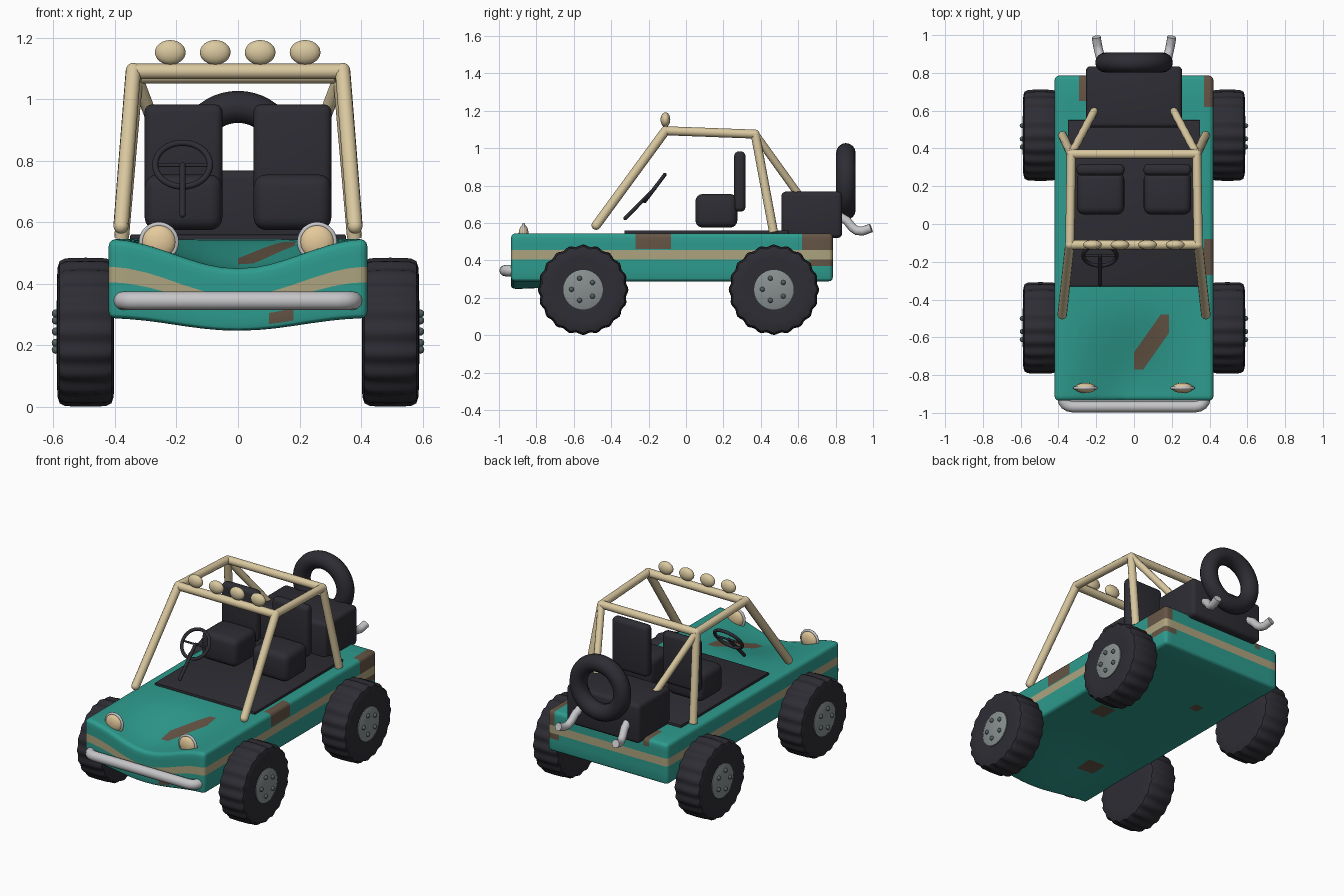
import bpy, bmesh, math
from mathutils import Vector, Matrix

if "Cube" in bpy.data.objects:
    bpy.data.objects.remove(bpy.data.objects["Cube"], do_unlink=True)


def material(name, r, g, b):
    m = bpy.data.materials.new(name)
    m.use_nodes = True
    m.diffuse_color = (r, g, b, 1)
    bsdf = m.node_tree.nodes["Principled BSDF"]
    bsdf.inputs["Base Color"].default_value = (r, g, b, 1)
    bsdf.inputs["Roughness"].default_value = 0.6
    return m


TEAL = material("teal paint", 0.027, 0.33, 0.27)
STRIPE = material("tan stripe", 0.42, 0.37, 0.21)
RUST = material("brown rust", 0.13, 0.09, 0.06)
DARK = material("dark rubber", 0.026, 0.026, 0.034)
CREAM = material("cream tube", 0.70, 0.58, 0.35)
LAMP = material("warm lamp", 0.78, 0.59, 0.33)
CHROME = material("bright metal", 0.56, 0.56, 0.58)
HUB = material("grey hub", 0.25, 0.28, 0.28)
BOLT = material("dark bolt", 0.09, 0.12, 0.12)


def finish(name, bm, *mats, angle=40):
    bmesh.ops.recalc_face_normals(bm, faces=bm.faces)
    mesh = bpy.data.meshes.new(name)
    bm.to_mesh(mesh)
    bm.free()
    ob = bpy.data.objects.new(name, mesh)
    bpy.context.collection.objects.link(ob)
    for m in mats:
        mesh.materials.append(m)
    bpy.ops.object.select_all(action="DESELECT")
    ob.select_set(True)
    bpy.context.view_layer.objects.active = ob
    bpy.ops.object.shade_smooth_by_angle(angle=math.radians(angle))
    return ob


def cube_mesh(lo, hi, bevel, segments):
    lo, hi = Vector(lo), Vector(hi)
    bm = bmesh.new()
    bmesh.ops.create_cube(bm, size=1)
    for v in bm.verts:
        v.co = (lo + hi) / 2 + v.co * (hi - lo)
    bmesh.ops.bevel(bm, geom=bm.edges[:], offset=bevel, segments=segments,
                    profile=0.5, affect="EDGES")
    return bm


def box(name, lo, hi, mat, bevel=0.01, segments=4):
    return finish(name, cube_mesh(lo, hi, bevel, segments), mat)


def ball(name, centre, radii, mat):
    bm = bmesh.new()
    bmesh.ops.create_uvsphere(bm, u_segments=20, v_segments=12, radius=1)
    for v in bm.verts:
        v.co = Vector(centre) + v.co * Vector(radii)
    return finish(name, bm, mat, angle=60)


def tube(name, points, radius, mat, round_ends=False):
    curve = bpy.data.curves.new(name, "CURVE")
    curve.dimensions = "3D"
    curve.bevel_depth = radius
    curve.bevel_resolution = 4
    curve.use_fill_caps = True
    line = curve.splines.new("POLY")
    line.points.add(len(points) - 1)
    for p, co in zip(line.points, points):
        p.co = (*co, 1)
    ob = bpy.data.objects.new(name, curve)
    dg = bpy.context.evaluated_depsgraph_get()
    bpy.context.collection.objects.link(ob)
    dg.update()
    bm = bmesh.new()
    bm.from_mesh(ob.evaluated_get(dg).to_mesh())
    bpy.data.objects.remove(ob, do_unlink=True)
    if round_ends:
        for p in (points[0], points[-1]):
            bmesh.ops.create_uvsphere(bm, u_segments=14, v_segments=10, radius=radius,
                                      matrix=Matrix.Translation(p))
    return finish(name, bm, mat, angle=50)


def lathe(name, profile, place, mat, steps=80, lugs=0, depth=0.0, lug_from=9.0):
    """Spin (offset, radius) points round local z; radii above lug_from get tread waves."""
    bm = bmesh.new()
    rings = []
    for h, r in profile:
        ring = []
        for i in range(steps):
            a = math.tau * i / steps
            rr = r + (depth * math.cos(lugs * a) if r > lug_from else 0)
            ring.append(bm.verts.new((rr * math.cos(a), rr * math.sin(a), h)))
        rings.append(ring)
    for low, high in zip(rings, rings[1:]):
        for i in range(steps):
            j = (i + 1) % steps
            bm.faces.new((low[i], low[j], high[j], high[i]))
    bm.faces.new(rings[0])
    bm.faces.new(rings[-1])
    bmesh.ops.transform(bm, matrix=place, verts=bm.verts)
    return finish(name, bm, mat)


def ring_mesh(name, R, r, place, mat):
    bm = bmesh.new()
    n, k = 48, 16
    grid = [[bm.verts.new(place @ Vector(((R + r * math.cos(b)) * math.cos(a),
                                          (R + r * math.cos(b)) * math.sin(a),
                                          r * math.sin(b))))
             for b in (math.tau * j / k for j in range(k))]
            for a in (math.tau * i / n for i in range(n))]
    for i in range(n):
        for j in range(k):
            bm.faces.new((grid[i][j], grid[(i + 1) % n][j],
                          grid[(i + 1) % n][(j + 1) % k], grid[i][(j + 1) % k]))
    return finish(name, bm, mat, angle=60)


# Body tub: cut for the stripe and rust, then sagged at the nose
bm = cube_mesh((-0.42, -0.935, 0.288), (0.42, 0.785, 0.545), 0.022, 3)
RUST_BOXES = [((0.37, -0.27, 0.46), (0.43, -0.08, 0.56)),
              ((0.37, 0.62, 0.455), (0.43, 0.79, 0.56)),
              ((0.34, 0.66, 0.37), (0.43, 0.79, 0.405)),
              ((-0.29, 0.65, 0.5), (-0.25, 0.79, 0.56)),
              ((0.10, -0.94, 0.31), (0.18, -0.9, 0.36)),
              ((0.14, -0.11, 0.28), (0.24, 0.0, 0.3)),
              ((-0.22, -0.63, 0.28), (-0.1, -0.52, 0.3)),
              ((-0.23, 0.29, 0.28), (-0.17, 0.35, 0.3))]
HOOD_LOW, HOOD_HIGH, SLOPE = -0.84, -0.68, 1.42


def cut(co, normal):
    bmesh.ops.bisect_plane(bm, geom=bm.verts[:] + bm.edges[:] + bm.faces[:],
                           plane_co=co, plane_no=normal, dist=1e-5)


cuts = {(2, 0.405), (2, 0.455), (0, 0.0), (0, 0.185), (1, -0.77), (1, -0.48)}
cuts |= {(0, round(i * 0.06, 2)) for i in range(-6, 7)}
cuts |= {(1, round(-0.88 + i * 0.08, 2)) for i in range(8)}
cuts |= {(axis, corner[axis]) for pair in RUST_BOXES for corner in pair for axis in range(3)}
for axis, value in sorted(cuts):
    direction = Vector((0, 0, 0))
    direction[axis] = 1
    cut(direction * value, direction)
for y in (HOOD_LOW, HOOD_HIGH):
    cut((0, y, 0), (-SLOPE, 1, 0))

for f in bm.faces:
    c = f.calc_center_median()
    skew = c.y - SLOPE * c.x
    on_hood = c.z > 0.54 and 0 < c.x < 0.185 and -0.77 < c.y < -0.48
    if 0.405 < c.z < 0.455:
        f.material_index = 1
    elif on_hood and HOOD_LOW < skew < HOOD_HIGH:
        f.material_index = 2
    elif any(all(a[k] < c[k] < b[k] for k in range(3)) for a, b in RUST_BOXES):
        f.material_index = 2
for v in bm.verts:
    t = min(1, max(0, (-0.35 - v.co.y) / 0.55))
    t = t * t * (3 - 2 * t)
    across = 0.5 + 0.5 * math.cos(math.pi * v.co.x / 0.42)
    height = (v.co.z - 0.288) / 0.257
    v.co.z -= t * across * (0.04 + 0.055 * min(1, height * 1.5))
finish("body_tub", bm, TEAL, STRIPE, RUST)

# Cabin floor, engine cover and seats
box("cabin_floor", (-0.35, -0.33, 0.535), (0.35, 0.55, 0.56), DARK, 0.004, 2)
box("engine_cover", (-0.255, 0.51, 0.52), (0.255, 0.835, 0.768), DARK, 0.025)
for side, x in (("right", -0.177), ("left", 0.177)):
    box(side + "_seat_cushion", (x - 0.126, 0.05, 0.575), (x + 0.126, 0.275, 0.755), DARK, 0.04)
    box(side + "_seat_back", (x - 0.127, 0.257, 0.66), (x + 0.127, 0.318, 0.983), DARK, 0.026)

# Steering wheel and column
lean = Matrix.Translation((-0.18, -0.167, 0.787)) @ Matrix.Rotation(math.radians(53), 4, "X")
ring_mesh("steering_wheel", 0.089, 0.010, lean, DARK)
tube("steering_column", [(-0.18, -0.325, 0.625), (-0.18, -0.167, 0.785)], 0.010, DARK, True)
tube("steering_spoke", [(-0.265, -0.167, 0.785), (-0.095, -0.167, 0.785)], 0.006, DARK)

# Wheels with lugged tyres, hubs and bolts
TYRE = [(-0.093, 0.02), (-0.093, 0.17), (-0.091, 0.205), (-0.084, 0.226), (-0.066, 0.235),
        (0, 0.237), (0.066, 0.235), (0.084, 0.226), (0.091, 0.205), (0.093, 0.17),
        (0.086, 0.11), (0.086, 0.02)]
for sx, side in ((-1, "right"), (1, "left")):
    for y, end in ((-0.55, "front"), (0.47, "rear")):
        label = f"{end}_{side}_"
        place = Matrix.Translation((sx * 0.495, y, 0.243)) @ Matrix.Rotation(sx * math.pi / 2, 4, "Y")
        lathe(label + "tyre", TYRE, place, DARK, 120, 20, 0.005, 0.2)
        lathe(label + "hub", [(0.05, 0.106), (0.092, 0.106), (0.095, 0.1)], place, HUB, 32)
        for i in range(5):
            a = math.tau * i / 5 + math.pi
            ball(f"{label}bolt_{i + 1}",
                 (sx * 0.592, y + 0.062 * math.cos(a), 0.245 + 0.062 * math.sin(a)),
                 (0.013,) * 3, BOLT)

# Spare tyre
ring_mesh("spare_tyre", 0.153, 0.052,
          Matrix.Translation((0, 0.855, 0.822)) @ Matrix.Rotation(math.pi / 2, 4, "X"), DARK)

# Roll cage
for sx, side in ((-1, "right"), (1, "left")):
    front = (sx * 0.34, -0.11, 1.093)
    rear = (sx * 0.332, 0.37, 1.075)
    tube(side + "_windscreen_post", [(sx * 0.38, -0.48, 0.588), front], 0.025, CREAM, True)
    tube(side + "_roof_rail", [front, rear], 0.024, CREAM, True)
    tube(side + "_rear_post", [rear, (sx * 0.378, 0.468, 0.55)], 0.024, CREAM)
    tube(side + "_rear_stay", [rear, (sx * 0.21, 0.6, 0.755)], 0.021, CREAM)
    # Exhaust pipes
    tube(side + "_exhaust", [(sx * 0.165, 0.82, 0.635), (sx * 0.172, 0.86, 0.612),
                             (sx * 0.18, 0.89, 0.575), (sx * 0.186, 0.915, 0.558),
                             (sx * 0.193, 0.945, 0.557), (sx * 0.2, 0.99, 0.573)], 0.024, CHROME)
    # Headlights
    face = Matrix.Translation((sx * 0.257, -0.868, 0.536)) @ Matrix.Rotation(math.pi / 2, 4, "X")
    ring_mesh(side + "_headlight_rim", 0.057, 0.008, face, CHROME)
    ball(side + "_headlight_lens", (sx * 0.257, -0.868, 0.536), (0.056, 0.027, 0.056), LAMP)
tube("front_roof_bar", [(-0.34, -0.11, 1.09), (0.34, -0.11, 1.09)], 0.025, CREAM)
tube("rear_roof_bar", [(-0.332, 0.37, 1.075), (0.332, 0.37, 1.075)], 0.024, CREAM)

# Roof lamps
for i in range(4):
    ball(f"roof_lamp_{i + 1}", (-0.22 + i * 0.146, -0.11, 1.152), (0.05, 0.026, 0.04), CREAM)

# Front bumper, bent back at both ends
bend = [(0.375, -0.925), (0.372, -0.94), (0.362, -0.954), (0.345, -0.964), (0.32, -0.968)]
path = [(-x, y, 0.345) for x, y in bend] + [(x, y, 0.345) for x, y in reversed(bend)]
tube("front_bumper", path, 0.030, CHROME, True)
